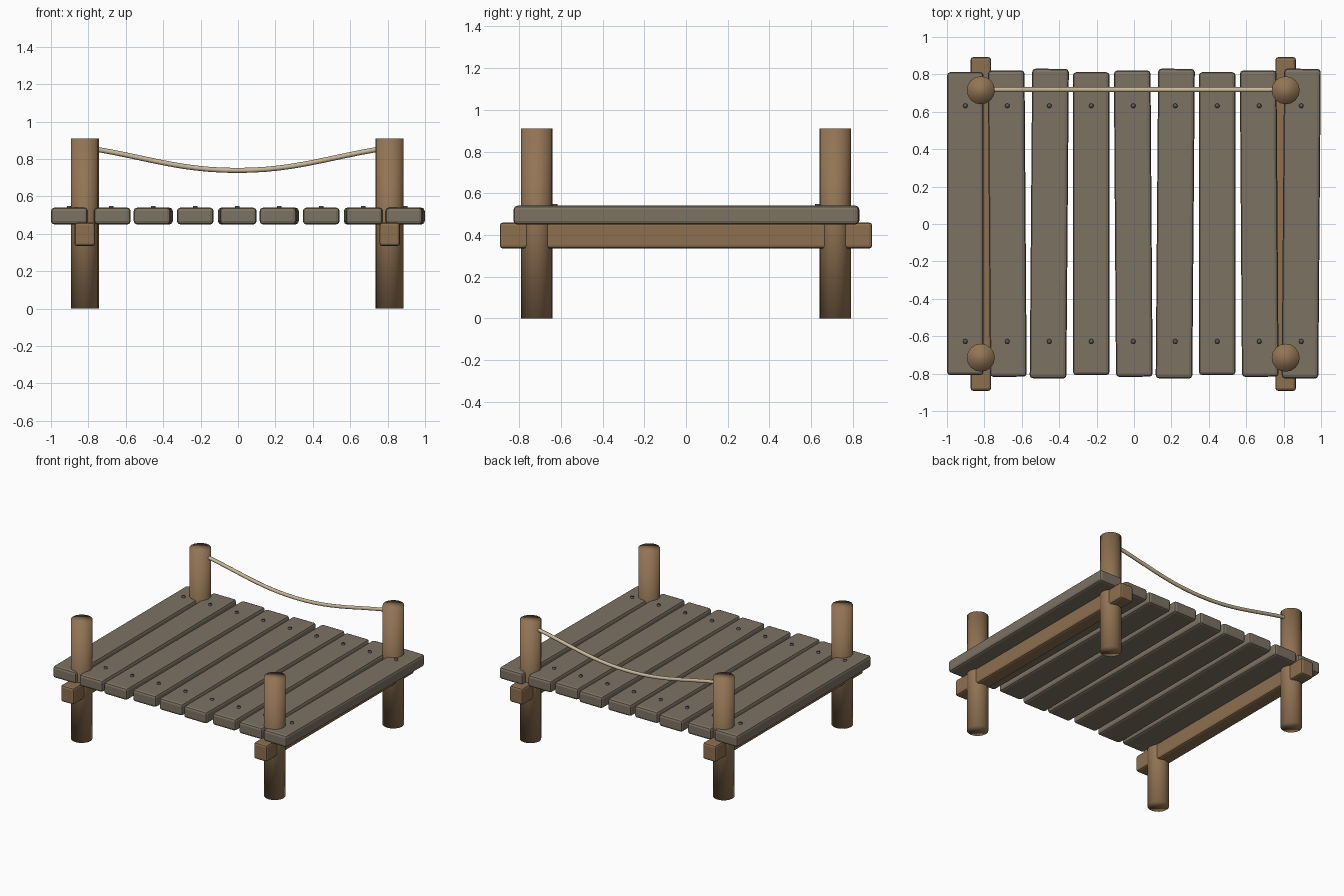
import bpy
from math import pi

if "Cube" in bpy.data.objects:
    bpy.data.objects.remove(bpy.data.objects["Cube"])


def material(name, rgb):
    m = bpy.data.materials.new(name)
    m.diffuse_color = (*rgb, 1)
    m.use_nodes = True
    m.node_tree.nodes["Principled BSDF"].inputs["Base Color"].default_value = m.diffuse_color
    return m


POST = material("post_wood", (0.29, 0.175, 0.09))
BEAM = material("beam_wood", (0.27, 0.16, 0.08))
PLANK = material("weathered_wood", (0.205, 0.17, 0.125))
ROPE = material("rope_fibre", (0.58, 0.48, 0.32))
IRON = material("nail_iron", (0.1, 0.1, 0.11))


def box(name, loc, size, mat, bevel, rot=0):
    bpy.ops.mesh.primitive_cube_add(size=1, location=loc)
    o = bpy.context.object
    o.name = name
    o.scale = size
    bpy.ops.object.transform_apply(location=False, rotation=False, scale=True)
    o.rotation_euler.z = rot
    b = o.modifiers.new("bevel", 'BEVEL')
    b.width, b.segments = bevel, 2
    o.data.materials.append(mat)
    return o


def cylinder(name, loc, radius, depth, sides, mat):
    bpy.ops.mesh.primitive_cylinder_add(vertices=sides, radius=radius, depth=depth, location=loc)
    o = bpy.context.object
    o.name = name
    o.data.materials.append(mat)
    bpy.ops.object.shade_smooth()
    return o


CX = -0.004   # the frame sits a hair left of the bounding box centre
PX, PY = 0.815, 0.715

# Posts and the beams running front to back through them
for sx, side in ((-1, "left"), (1, "right")):
    x = CX + sx * PX
    box(f"{side}_beam", (x, 0, 0.397), (0.11, 1.785, 0.125), BEAM, 0.015)
    for sy, end in ((-1, "front"), (1, "back")):
        cylinder(f"{end}_{side}_post", (x, sy * PY, 0.455), 0.075, 0.91, 16, POST)

# Deck planks with a repeating variation in length and angle, two nails each
for i in range(9):
    x = CX + (i - 4) * 0.2245
    length = (1.62, 1.638, 1.656)[i % 3]
    angle = (0, 0.007, -0.008)[i % 3]
    box(f"plank_{i + 1}", (x, 0.002, 0.495), (0.196, length, 0.09), PLANK, 0.018, angle)
    for y, end in ((-0.628, "front"), (0.632, "back")):
        cylinder(f"{end}_nail_{i + 1}", (x, y, 0.54), 0.013, 0.018, 8, IRON)

# Sagging rope between the back posts
curve = bpy.data.curves.new("rope", 'CURVE')
curve.dimensions = '3D'
curve.bevel_depth = 0.0135
curve.bevel_resolution = 2
curve.resolution_u = 12
curve.use_fill_caps = True
spline = curve.splines.new('BEZIER')
spline.bezier_points.add(2)
for p, (x, z) in zip(spline.bezier_points, ((CX - PX, 0.862), (CX, 0.739), (CX + PX, 0.862))):
    p.co = (x, PY + 0.003, z)
    p.handle_left_type = p.handle_right_type = 'AUTO'
curve.materials.append(ROPE)
rope = bpy.data.objects.new("rope", curve)
bpy.context.collection.objects.link(rope)
